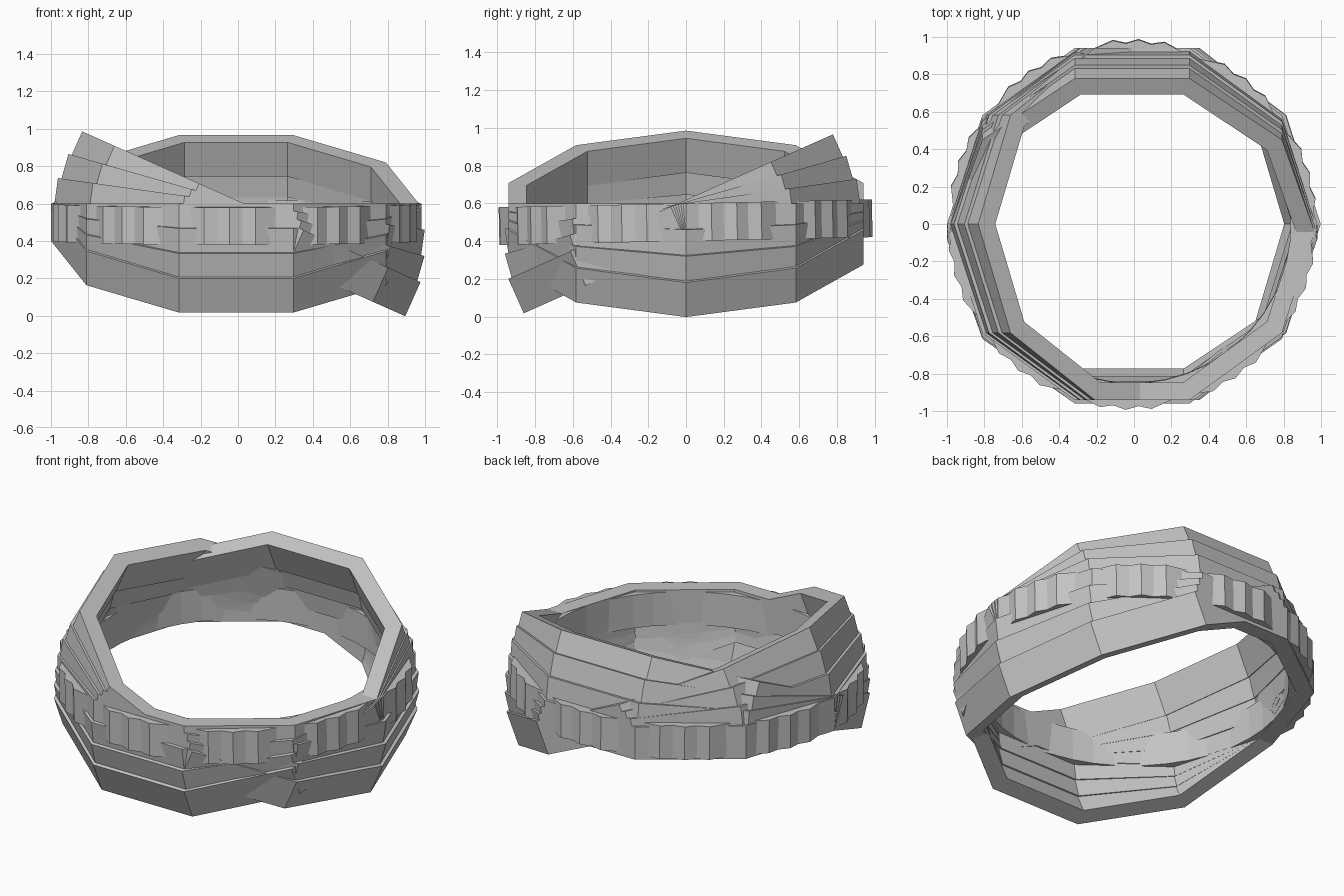
import bpy, bmesh, math
from mathutils import Matrix

if "Cube" in bpy.data.objects:
    bpy.data.objects.remove(bpy.data.objects["Cube"], do_unlink=True)

OUTER, INNER, HEIGHT, SIDES = 0.99, 0.89, 0.2, 10
BASE = Matrix.Translation((-0.01, 0, 0.4))
STEP = 8  # degrees between neighbouring hoops

grey = bpy.data.materials.new("grey metal")
grey.use_nodes = True
colour = (0.55, 0.55, 0.55, 1)
grey.diffuse_color = colour
grey.node_tree.nodes["Principled BSDF"].inputs["Base Color"].default_value = colour


def turn(axis, degrees):
    return Matrix.Rotation(math.radians(degrees), 4, axis)


def hoop(name, rotation):
    """Ten-sided flat band, pivoting on the centre of its lower rim."""
    bm = bmesh.new()
    rings = []
    for radius, z in ((INNER, 0), (OUTER, 0), (OUTER, HEIGHT), (INNER, HEIGHT)):
        angles = [math.tau * i / SIDES for i in range(SIDES)]
        rings.append([bm.verts.new((radius * math.cos(a), radius * math.sin(a), z))
                      for a in angles])
    for k in range(4):
        a, b = rings[k], rings[(k + 1) % 4]
        for i in range(SIDES):
            j = (i + 1) % SIDES
            bm.faces.new((a[i], a[j], b[j], b[i]))
    bmesh.ops.recalc_face_normals(bm, faces=bm.faces)
    bm.transform(BASE @ rotation)
    mesh = bpy.data.meshes.new(name)
    bm.to_mesh(mesh)
    bm.free()
    mesh.materials.append(grey)
    bpy.context.collection.objects.link(bpy.data.objects.new(name, mesh))


# Level middle hoop
hoop("middle_hoop", Matrix.Identity(4))

for n in (1, 2, 3):
    # Hoops fanned towards the front, towards the left, and spun about the middle
    hoop(f"front_tilted_hoop_{n}", turn("X", STEP * n))
    hoop(f"side_tilted_hoop_{n}", turn("Y", STEP * n))
    hoop(f"spun_hoop_{n}", turn("X", 1.2) @ turn("Z", STEP * n))
